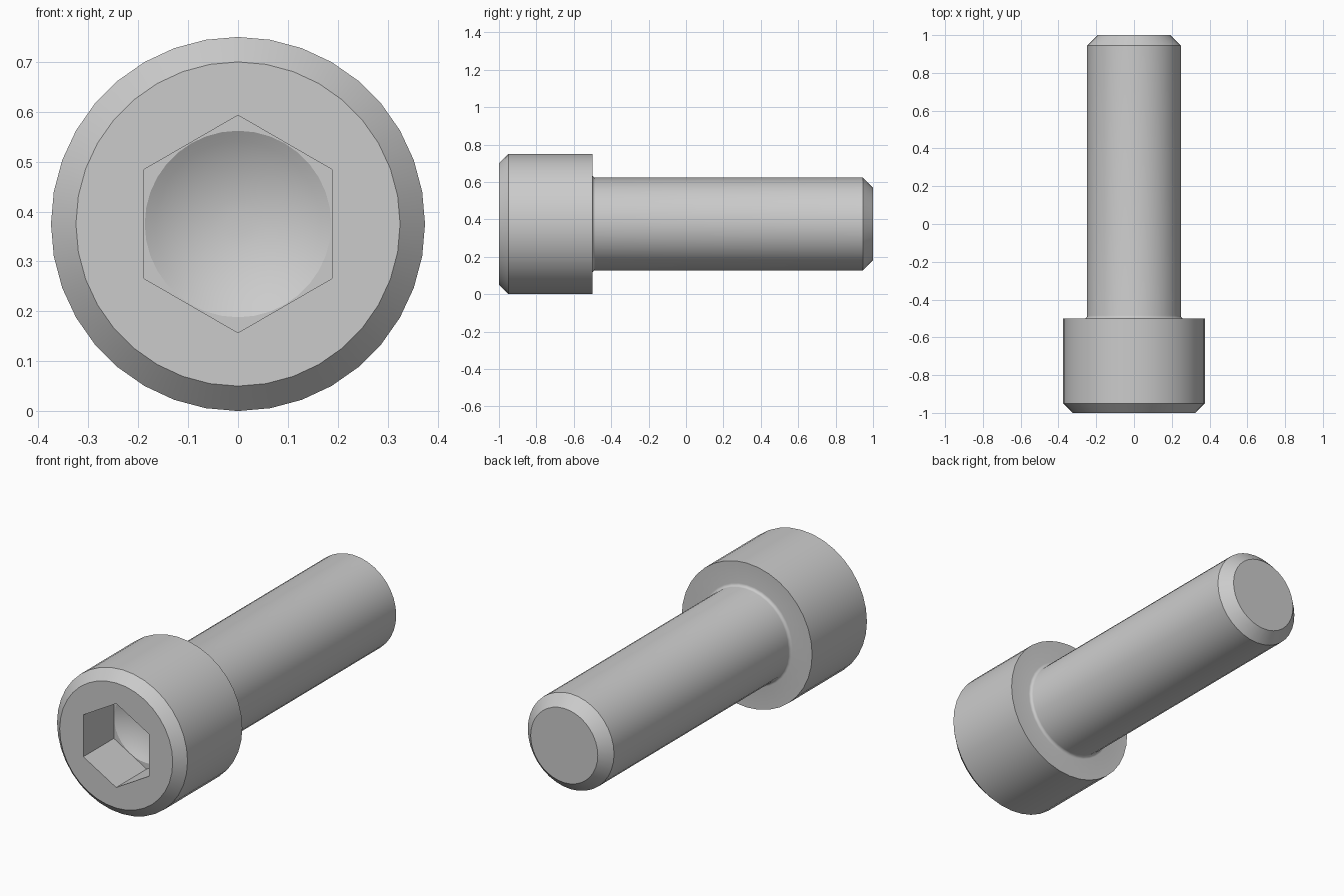
import bpy, bmesh
from math import sin, cos, pi, radians

if "Cube" in bpy.data.objects:
    bpy.data.objects.remove(bpy.data.objects["Cube"])

SEG, CZ = 36, 0.375
bm = bmesh.new()


def ring(r, y, n=SEG):
    return [bm.verts.new((r * sin(2 * pi * i / n), y, CZ + r * cos(2 * pi * i / n)))
            for i in range(n)]


def skin(a, b):
    n = len(a)
    for i in range(n):
        j = (i + 1) % n
        bm.faces.new((a[i], a[j], b[j], b[i]))


def loft(profile):
    rings = [ring(r, y) for r, y in profile]
    for a, b in zip(rings, rings[1:]):
        skin(a, b)
    return rings[0], rings[-1]


def fill_between(*loops):
    edges = [bm.edges.get((l[i], l[i - 1])) for l in loops for i in range(len(l))]
    bmesh.ops.triangle_fill(bm, edges=edges, use_beauty=True, normal=(0, -1, 0))


# outer body: chamfered head, small fillet under it, shank with chamfered tip
f = 0.015
fillet = [(0.248 + f - f * sin(t * pi / 10), -0.5 + f - f * cos(t * pi / 10))
          for t in range(6)]
front, tip = loft([(0.325, -1), (0.375, -0.95), (0.375, -0.5)] + fillet
                  + [(0.248, 0.945), (0.193, 1)])
bm.faces.new(tip)

# hexagonal socket walls
hex_top, hex_floor = ring(0.218, -1, 6), ring(0.218, -0.75, 6)
skin(hex_top, hex_floor)

# shallow spherical dish in the socket floor
slope, rim = radians(32), 0.187
R = rim / sin(slope)
dish = [(R * sin(slope * k / 8), -0.75 + R * (cos(slope * k / 8) - cos(slope)))
        for k in range(8, 0, -1)]
dish_rim, dish_end = loft(dish)
bm.faces.new(dish_end)

# flat head face around the hexagon and flat floor around the dish
fill_between(front, hex_top)
fill_between(hex_floor, dish_rim)

bmesh.ops.recalc_face_normals(bm, faces=bm.faces)
me = bpy.data.meshes.new("socket_head_screw")
bm.to_mesh(me)
bm.free()
screw = bpy.data.objects.new("socket_head_screw", me)
bpy.context.collection.objects.link(screw)
bpy.context.view_layer.objects.active = screw
screw.select_set(True)
bpy.ops.object.shade_smooth_by_angle(angle=radians(27))
